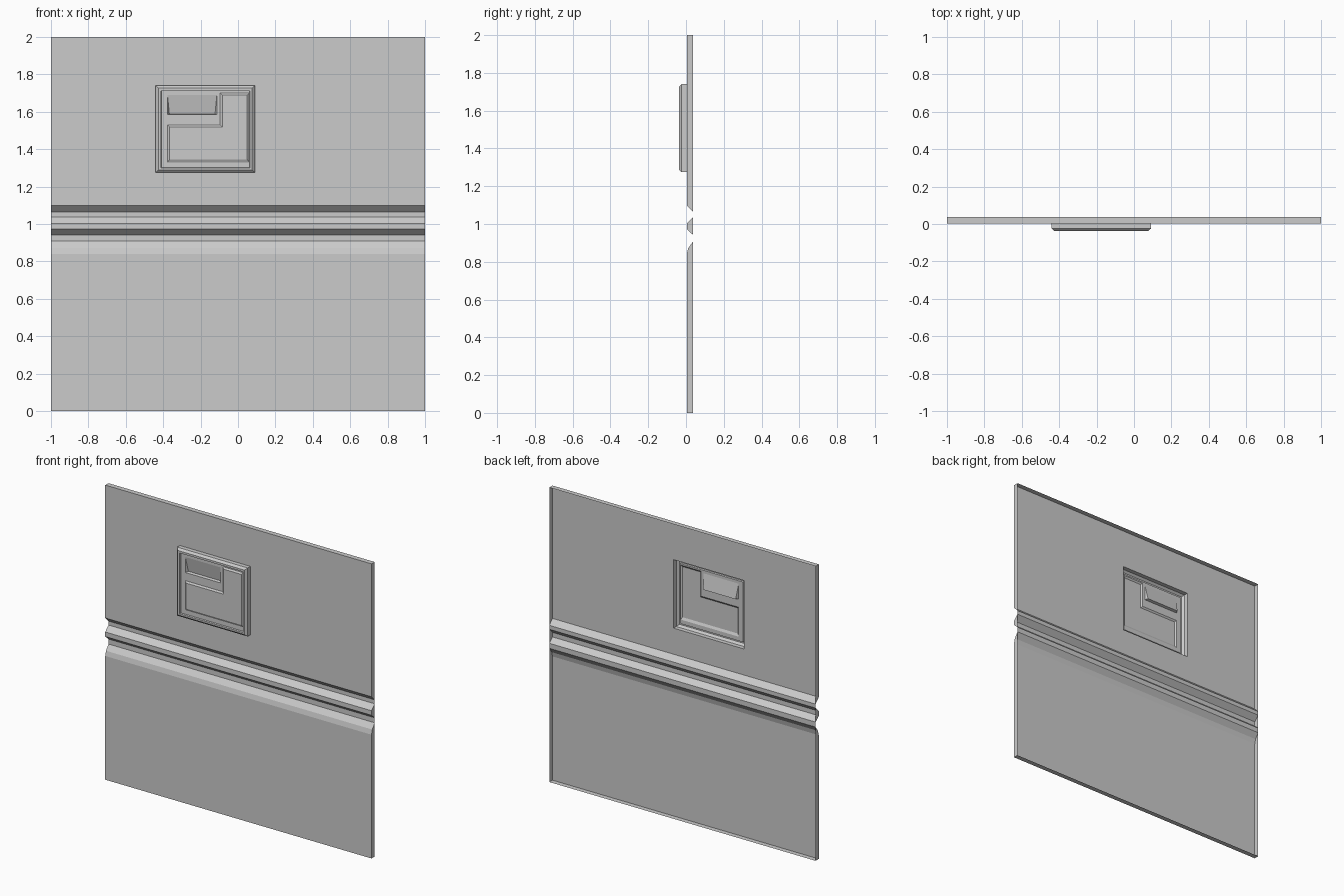
import bpy
import bmesh

if "Cube" in bpy.data.objects:
    bpy.data.objects.remove(bpy.data.objects["Cube"], do_unlink=True)

grey = bpy.data.materials.new("plain grey")
grey.use_nodes = True
grey.diffuse_color = (0.6, 0.6, 0.6, 1)
grey.node_tree.nodes["Principled BSDF"].inputs["Base Color"].default_value = (0.6, 0.6, 0.6, 1)

BACK, FRONT = 0.038, 0.004        # depth of the wall sheet
RIM, FLOOR, PAD = -0.038, -0.027, -0.035   # depths on the hatch
HX0, HX1, HZ0, HZ1 = -0.44, 0.09, 1.275, 1.74   # hatch outline


def face(bm, points):
    bm.faces.new([bm.verts.new(p) for p in points])


def finish(bm, name):
    """Weld the sheet, face it outwards and make an object."""
    bmesh.ops.remove_doubles(bm, verts=bm.verts, dist=0.0002)
    bmesh.ops.recalc_face_normals(bm, faces=bm.faces)
    if sum(f.normal.y * f.calc_area() for f in bm.faces) > 0:
        bmesh.ops.reverse_faces(bm, faces=bm.faces)
    mesh = bpy.data.meshes.new(name)
    bm.to_mesh(mesh)
    bm.free()
    mesh.materials.append(grey)
    obj = bpy.data.objects.new(name, mesh)
    bpy.context.collection.objects.link(obj)


def rect(x0, x1, z0, z1, y, inset=0):
    return [(x0 + inset, y, z0 + inset), (x1 - inset, y, z0 + inset),
            (x1 - inset, y, z1 - inset), (x0 + inset, y, z1 - inset)]


def loft(bm, loops, cap=False):
    """Join matching outlines with quads, optionally closing the last."""
    for a, b in zip(loops, loops[1:]):
        for i in range(len(a)):
            j = (i + 1) % len(a)
            face(bm, [a[i], a[j], b[j], b[i]])
    if cap:
        face(bm, loops[-1])


def grid(bm, xs, zs, y, hole):
    """Flat sheet of cells, leaving out those whose centre is in a hole."""
    for x0, x1 in zip(xs, xs[1:]):
        for z0, z1 in zip(zs, zs[1:]):
            if not hole((x0 + x1) / 2, (z0 + z1) / 2):
                face(bm, rect(x0, x1, z0, z1, y))


# Wall sheet: grooved profile (y, z), open at the back
profile = [(BACK, 0), (FRONT, 0), (FRONT, 0.84), (0.012, 0.872), (BACK, 0.908),
           (BACK, 0.942), (FRONT, 0.972), (FRONT, 1.003), (BACK, 1.037),
           (BACK, 1.064), (FRONT, 1.098), (FRONT, HZ0), (FRONT, HZ1),
           (FRONT, 2), (BACK, 2)]
bm = bmesh.new()
columns = [-1, HX0, HX1, 1]
for (ya, za), (yb, zb) in zip(profile, profile[1:]):
    for x0, x1 in zip(columns, columns[1:]):
        if not (za == HZ0 and x0 == HX0):
            face(bm, [(x0, ya, za), (x1, ya, za), (x1, yb, zb), (x0, yb, zb)])
    # End walls fill the space between profile and back plane
    if za != zb and not (ya == yb == BACK):
        for x in (-1, 1):
            corners = [(x, ya, za), (x, yb, zb)]
            if yb != BACK:
                corners.append((x, BACK, zb))
            if ya != BACK:
                corners.append((x, BACK, za))
            face(bm, corners)
finish(bm, "wall_panel")

# Hatch frame: side walls, chamfer, rim and step down to the floor
IX0, IX1, IZ0, IZ1 = -0.41, 0.062, 1.302, 1.71
hatch = (HX0, HX1, HZ0, HZ1)
bm = bmesh.new()
loft(bm, [rect(*hatch, FRONT), rect(*hatch, -0.025), rect(*hatch, RIM, 0.014),
          rect(IX0, IX1, IZ0, IZ1, RIM, -0.002), rect(IX0, IX1, IZ0, IZ1, FLOOR)])
finish(bm, "hatch_frame")

# Hatch floor with openings for the pad and the finger pull
PX0, PX1, PZ0, PZ1 = -0.377, -0.113, 1.585, 1.69     # finger pull
LX0, LX1, LZ0, LZ1 = -0.377, 0.06, 1.33, 1.70        # L-shaped pad
SX, SZ = -0.095, 1.53                                # its step


def opening(x, z):
    in_pull = PX0 < x < PX1 and PZ0 < z < PZ1
    in_pad = LX0 < x < LX1 and LZ0 < z < LZ1 and (x > SX or z < SZ)
    return in_pull or in_pad


bm = bmesh.new()
grid(bm, [IX0, LX0, PX1, SX, LX1, IX1], [IZ0, LZ0, SZ, PZ0, PZ1, LZ1, IZ1], FLOOR, opening)
finish(bm, "hatch_floor")


# Raised L-shaped pad with bevelled edges
def pad_outline(y, b):
    return [(LX0 + b, y, LZ0 + b * 1.4), (LX1 - b, y, LZ0 + b * 1.4), (LX1 - b, y, LZ1 - b),
            (SX + b, y, LZ1 - b), (SX + b, y, SZ - b), (LX0 + b, y, SZ - b)]


bm = bmesh.new()
loft(bm, [pad_outline(FLOOR, 0), pad_outline(PAD, 0.011)], cap=True)
finish(bm, "raised_pad")

# Finger pull: pocket that slopes deeper towards its lower edge
bm = bmesh.new()
pocket = [(PX0 + 0.01, -0.008, PZ0 + 0.004), (PX1 - 0.01, -0.008, PZ0 + 0.004),
          (PX1, FLOOR, PZ1), (PX0, FLOOR, PZ1)]
opening_edge = rect(PX0, PX1, PZ0, PZ1, FLOOR)
face(bm, pocket)
face(bm, [opening_edge[0], opening_edge[1], pocket[1], pocket[0]])
face(bm, [opening_edge[1], opening_edge[2], pocket[1]])
face(bm, [opening_edge[0], pocket[0], opening_edge[3]])
finish(bm, "finger_pull")
